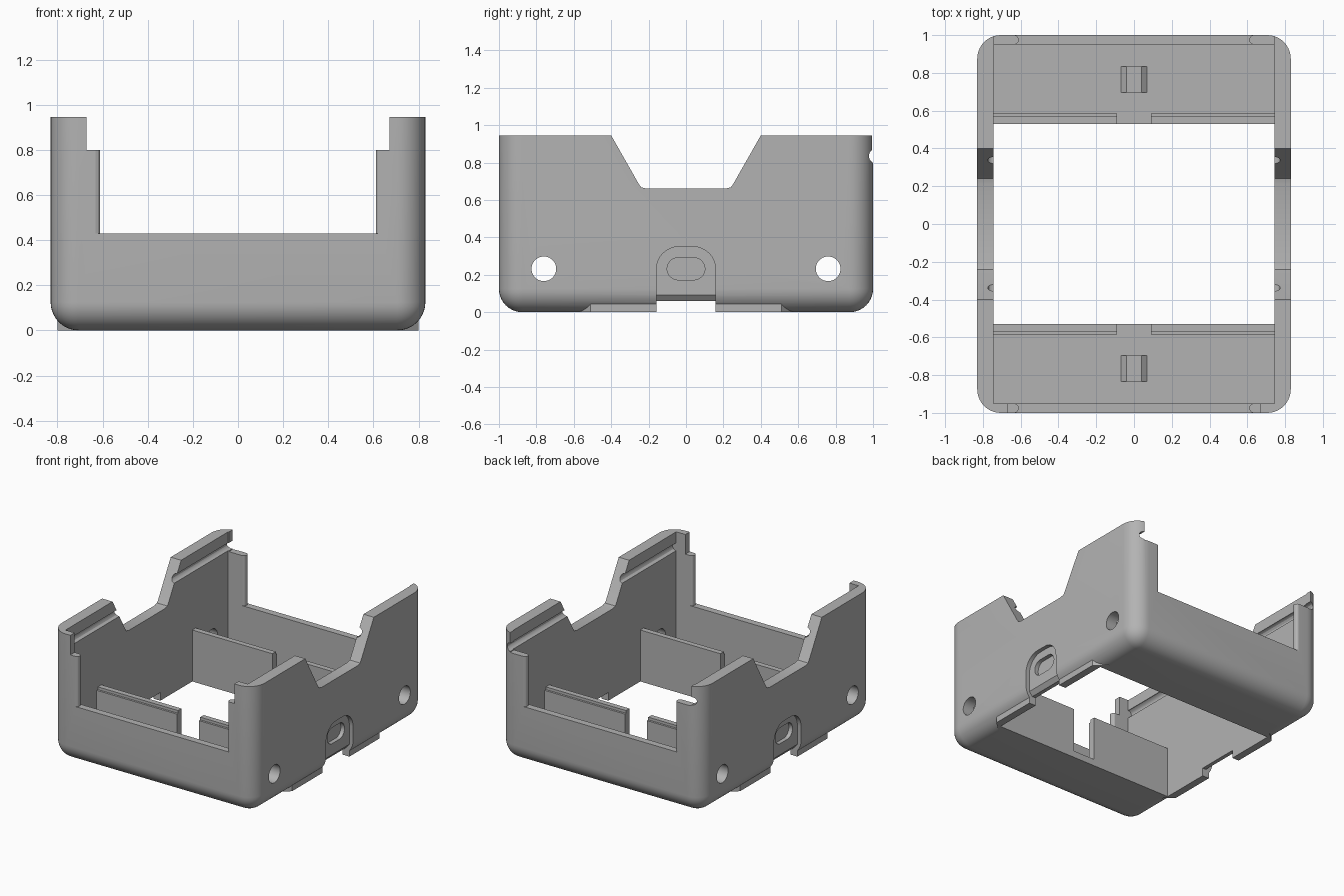
import bpy, bmesh, math
from mathutils import Vector

cube = bpy.data.objects.get("Cube")
if cube:
    bpy.data.objects.remove(cube, do_unlink=True)

grey = bpy.data.materials.new("plain_grey")
grey.use_nodes = True
grey.diffuse_color = (0.45, 0.45, 0.45, 1)
grey.node_tree.nodes["Principled BSDF"].inputs["Base Color"].default_value = (0.45, 0.45, 0.45, 1)


def add_object(name, bm):
    bmesh.ops.recalc_face_normals(bm, faces=bm.faces)
    mesh = bpy.data.meshes.new(name)
    bm.to_mesh(mesh)
    bm.free()
    mesh.materials.append(grey)
    obj = bpy.data.objects.new(name, mesh)
    bpy.context.collection.objects.link(obj)
    return obj


def prism(name, points, axis, lo, hi):
    """Extrude a 2D outline along an axis; the outline uses the other two axes in order."""
    bm = bmesh.new()

    def place(a, b, t):
        return {"x": (t, a, b), "y": (a, t, b), "z": (a, b, t)}[axis]
    face = bm.faces.new([bm.verts.new(place(a, b, lo)) for a, b in points])
    grown = bmesh.ops.extrude_face_region(bm, geom=[face])
    verts = [v for v in grown["geom"] if isinstance(v, bmesh.types.BMVert)]
    bmesh.ops.translate(bm, vec=Vector(place(0, 0, hi - lo)), verts=verts)
    return add_object(name, bm)


def box(name, x0, x1, y0, y1, z0, z1):
    return prism(name, [(x0, y0), (x1, y0), (x1, y1), (x0, y1)], "z", z0, z1)


def pill(a, b, half, r, n=32):
    """Round outline, stretched sideways by half."""
    pts = []
    for i in range(n):
        t = math.tau * (i + 0.5) / n
        pts.append((a + math.copysign(half, math.cos(t)) + r * math.cos(t), b + r * math.sin(t)))
    return pts


def boolean(target, tool, operation="DIFFERENCE"):
    mod = target.modifiers.new("boolean", "BOOLEAN")
    mod.operation = operation
    mod.solver = "EXACT"
    mod.object = tool
    bpy.context.view_layer.objects.active = target
    bpy.ops.object.modifier_apply(modifier=mod.name)
    bpy.data.objects.remove(tool, do_unlink=True)


# Outer shell with rounded upright and bottom edges
W, L, H = 0.83, 1.0, 0.945
IW, IL, FLOOR = 0.745, 0.95, 0.05
bm = bmesh.new()
bmesh.ops.create_cube(bm, size=1)
for v in bm.verts:
    v.co = (v.co.x * 2 * W, v.co.y * 2 * L, (v.co.z + 0.5) * H)
edges = [e for e in bm.edges if not all(v.co.z > 0.5 for v in e.verts)]
bmesh.ops.bevel(bm, geom=edges, offset=0.125, segments=10, profile=0.5, affect="EDGES")
body = add_object("housing", bm)

# Flat strips under the side walls, tapered at both ends
for s in (-1, 1):
    outline = [(0.70 * s, -0.60), (0.80 * s, -0.51), (0.80 * s, 0.51), (0.70 * s, 0.60)]
    boolean(body, prism("strip", outline, "z", 0, 0.06), "UNION")

# Cavity and floor opening
boolean(body, box("cavity", -IW, IW, -IL, IL, FLOOR, 2))
boolean(body, box("opening", -IW, IW, -0.53, 0.53, -1, 1))

# End wall notches: low middle, wider at the top
for s, top_half in ((-1, 0.67), (1, 0.74)):
    y0, y1 = sorted((0.9 * s, 1.2 * s))
    boolean(body, box("notch", -0.635, 0.635, y0, y1, 0.43, 2))
    boolean(body, box("top_notch", -top_half, top_half, y0, y1, 0.80, 2))

# Sloped dip in the side walls
half = [(0.40, 1.2), (0.40, H), (0.255, 0.69), (0.24, 0.668), (0.21, 0.66)]
boolean(body, prism("dip", half + [(-y, z) for y, z in reversed(half)], "x", -2, 2))

# Round side holes
for y in (-0.76, 0.76):
    boolean(body, prism("hole", pill(y, 0.232, 0, 0.066), "x", -2, 2))

# Passage under the side walls
boolean(body, box("passage", -2, 2, -0.158, 0.158, -1, 0.06))

for s in (-1, 1):
    # Arched recess with a sloped lower edge, and a slot inside it
    arch = [(-0.158, 0.09), (0.158, 0.09)]
    for i in range(17):
        t = math.pi * i / 16
        arch.append((math.copysign(0.038, math.cos(t)) * (i != 8) + 0.12 * math.cos(t),
                     0.23 + 0.12 * math.sin(t)))
    boolean(body, prism("arch", arch, "x", *sorted((0.80 * s, s))))
    slope = [(0.80 * s, 0.091), (0.77 * s, 0.055), (s, 0.055), (s, 0.091)]
    boolean(body, prism("slope", slope, "y", -0.158, 0.158))
    boolean(body, prism("slot", pill(0, 0.232, 0.042, 0.059), "x", *sorted((0.77 * s, s))))
    # Snap groove along the inner wall
    boolean(body, prism("groove", pill(IW * s, 0.835, 0, 0.03, 12), "y", -IL, 1.2))

bpy.ops.object.select_all(action="DESELECT")
body.select_set(True)
bpy.context.view_layer.objects.active = body
bpy.ops.object.shade_smooth_by_angle(angle=math.radians(30))

for sy, end in ((-1, "front"), (1, "back")):
    for sx, side in ((-1, "right"), (1, "left")):
        # Rounded post ends beside the notch
        prism(f"{end}_{side}_post_end", pill(0.635 * sx, 0.975 * sy, 0, 0.025, 16), "z", 0.42, 0.80)
        # Upright rib beside the floor opening, with a stepped top
        rib = [(0.53, 0.01), (0.53, 0.38), (0.57, 0.38), (0.57, 0.36), (0.585, 0.36), (0.585, 0.01)]
        prism(f"{end}_{side}_rib", [(y * sy, z) for y, z in rib], "x",
              *sorted((0.09 * sx, 0.75 * sx)))
    # Low ramped pad on the floor
    pad = [(-0.07, 0.04), (-0.07, 0.05), (-0.04, 0.075), (0.04, 0.075), (0.07, 0.05), (0.07, 0.04)]
    prism(f"{end}_pad", pad, "y", *sorted((0.695 * sy, 0.835 * sy)))
